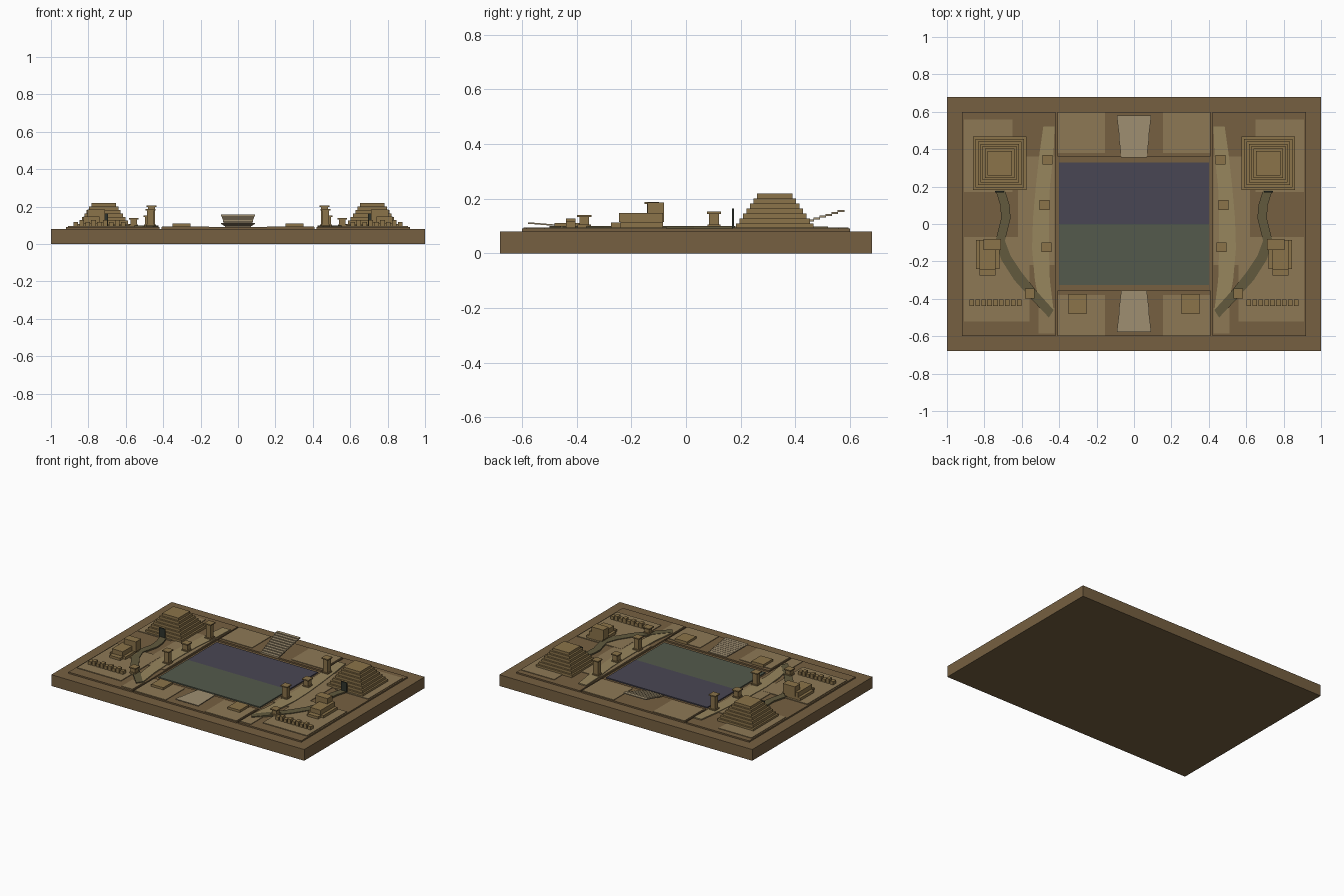
import bpy, bmesh

if "Cube" in bpy.data.objects:
    bpy.data.objects.remove(bpy.data.objects["Cube"])


def mat(name, r, g, b):
    m = bpy.data.materials.new(name)
    m.diffuse_color = tuple((c / 255) ** 2.2 for c in (r, g, b)) + (1,)
    m.use_nodes = True
    m.node_tree.nodes["Principled BSDF"].inputs["Base Color"].default_value = m.diffuse_color
    return m


EARTH = mat("earth", 117, 96, 67)
SAND = mat("sand", 140, 120, 86)
STONE = mat("stone", 138, 115, 75)
RIDGE = mat("ridge", 150, 133, 94)
TRAIL = mat("trail", 98, 90, 64)
PALE = mat("pale_stone", 157, 141, 112)
INDIGO = mat("indigo", 74, 72, 84)
GREEN = mat("green", 84, 90, 77)
DARK = mat("dark", 50, 55, 48)


def make(name, bm, material):
    bmesh.ops.recalc_face_normals(bm, faces=bm.faces)
    me = bpy.data.meshes.new(name)
    bm.to_mesh(me)
    bm.free()
    me.materials.append(material)
    ob = bpy.data.objects.new(name, me)
    bpy.context.collection.objects.link(ob)
    return ob


def box(name, x, y, z, material):
    """Box from (min, max) ranges."""
    bm = bmesh.new()
    bmesh.ops.create_cube(bm, size=1)
    for v in bm.verts:
        v.co = [r[0] if c < 0 else r[1] for c, r in zip(v.co, (x, y, z))]
    return make(name, bm, material)


def pair(name, x, y, z, material):
    """Box on the left side and its mirror on the right."""
    box(name + "_left", x, y, z, material)
    box(name + "_right", (-x[1], -x[0]), y, z, material)


def ribbon(name, rows, z0, z1, material):
    """Flat winding strip, rows of (y, x_left, y, x_right), on both sides."""
    for side, s in (("left", 1), ("right", -1)):
        bm = bmesh.new()
        rings = []
        for xa, ya, xb, yb in rows:
            rings.append([bm.verts.new((s * x, y, z)) for x, y, z in
                          ((xa, ya, z0), (xb, yb, z0), (xb, yb, z1), (xa, ya, z1))])
        for a, b in zip(rings, rings[1:]):
            for i in range(4):
                j = (i + 1) % 4
                bm.faces.new((a[i], a[j], b[j], b[i]))
        bm.faces.new(rings[0])
        bm.faces.new(rings[-1])
        make(f"{name}_{side}", bm, material)


# Base board and the water court
box("base", (-1, 1), (-.68, .68), (0, .08), EARTH)
box("court_back_half", (-.4, .4), (0, .33), (.08, .088), INDIGO)
box("court_front_half", (-.4, .4), (-.325, 0), (.08, .088), GREEN)

# Raised plates around the court
pair("side_plate", (-.92, -.42), (-.6, .6), (.08, .09), EARTH)
box("back_plate", (-.41, .41), (.36, .6), (.08, .09), EARTH)
box("front_plate", (-.41, .41), (-.6, -.355), (.08, .09), EARTH)

# Paler ground patches
pair("back_patch", (-.405, -.155), (.38, .595), (.09, .094), SAND)
pair("front_patch", (-.405, -.155), (-.595, -.38), (.09, .094), SAND)
pair("pyramid_patch", (-.91, -.65), (.17, .56), (.09, .094), SAND)
pair("middle_patch", (-.62, -.425), (-.22, .36), (.09, .094), SAND)
pair("temple_patch", (-.91, -.56), (-.52, -.07), (.09, .095), SAND)
pair("corner_patch", (-.51, -.425), (-.585, -.45), (.09, .094), SAND)

# Curved ridge and winding trail
ribbon("ridge", [(-.485, .52, -.425, .52), (-.505, .38, -.43, .38),
                 (-.525, .2, -.45, .2), (-.54, .03, -.455, .03),
                 (-.545, -.13, -.455, -.13), (-.53, -.3, -.45, -.3),
                 (-.5, -.46, -.43, -.46)], .09, .098, RIDGE)
ribbon("trail", [(-.74, .18, -.69, .18), (-.715, .1, -.665, .1),
                 (-.71, .03, -.66, .03), (-.74, -.09, -.69, -.09),
                 (-.71, -.19, -.66, -.17), (-.64, -.3, -.6, -.26),
                 (-.55, -.4, -.52, -.36), (-.455, -.5, -.43, -.46)],
       .09, .1, TRAIL)

# Stepped pyramids with dark doorways
for i in range(7):
    h = .142 - i * .0128
    z = .09 + i * .0183
    pair(f"pyramid_step_{i}", (-.718 - h, -.718 + h), (.325 - h, .325 + h),
         (z, z + .0183), STONE)
pair("pyramid_door", (-.742, -.695), (.168, .176), (.093, .163), DARK)

# Low temples
pair("temple_base", (-.845, -.72), (-.24, -.085), (.09, .114), STONE)
pair("temple_porch", (-.825, -.74), (-.275, -.2), (.09, .112), STONE)
pair("temple_hall", (-.825, -.74), (-.245, -.085), (.114, .147), STONE)
pair("temple_wing", (-.715, -.7), (-.205, -.13), (.09, .1), STONE)
pair("temple_tower", (-.805, -.71), (-.14, -.08), (.114, .185), STONE)

# Row of small blocks
for i in range(9):
    x = -.88 + i * .0317
    pair(f"row_block_{i}", (x, x + .025), (-.438, -.405),
         (.09, .128 if i % 2 else .118), STONE)

# Capped pillars: plinth, shaft, capital
for i, (x, y, top) in enumerate([(-.463, .343, .205), (-.478, .102, .152),
                                 (-.468, -.125, .188), (-.558, -.372, .14)]):
    for part, h, z in (("plinth", .024, (.09, .105)),
                       ("shaft", .018, (.105, top - .008)),
                       ("capital", .026, (top - .008, top))):
        pair(f"pillar_{part}_{i}", (x - h, x + h), (y - h, y + h), z, STONE)

# Low boxes at the front
pair("front_box", (-.35, -.255), (-.48, -.375), (.09, .11), STONE)

# Flaring stairs at the back, gentle ramp at the front
N = 10
for i in range(N):
    w = .07 + .02 * i / (N - 1)
    y = .355 + i * .0222
    z = .09 + i * .0067
    box(f"back_stair_{i}", (-w, w), (y, y + .024), (z, z + .007), PALE)
    y = -.355 - i * .0222
    z = .094 + i * .0014
    box(f"front_ramp_{i}", (-w, w), (y - .0222, y), (z, z + .005), PALE)
